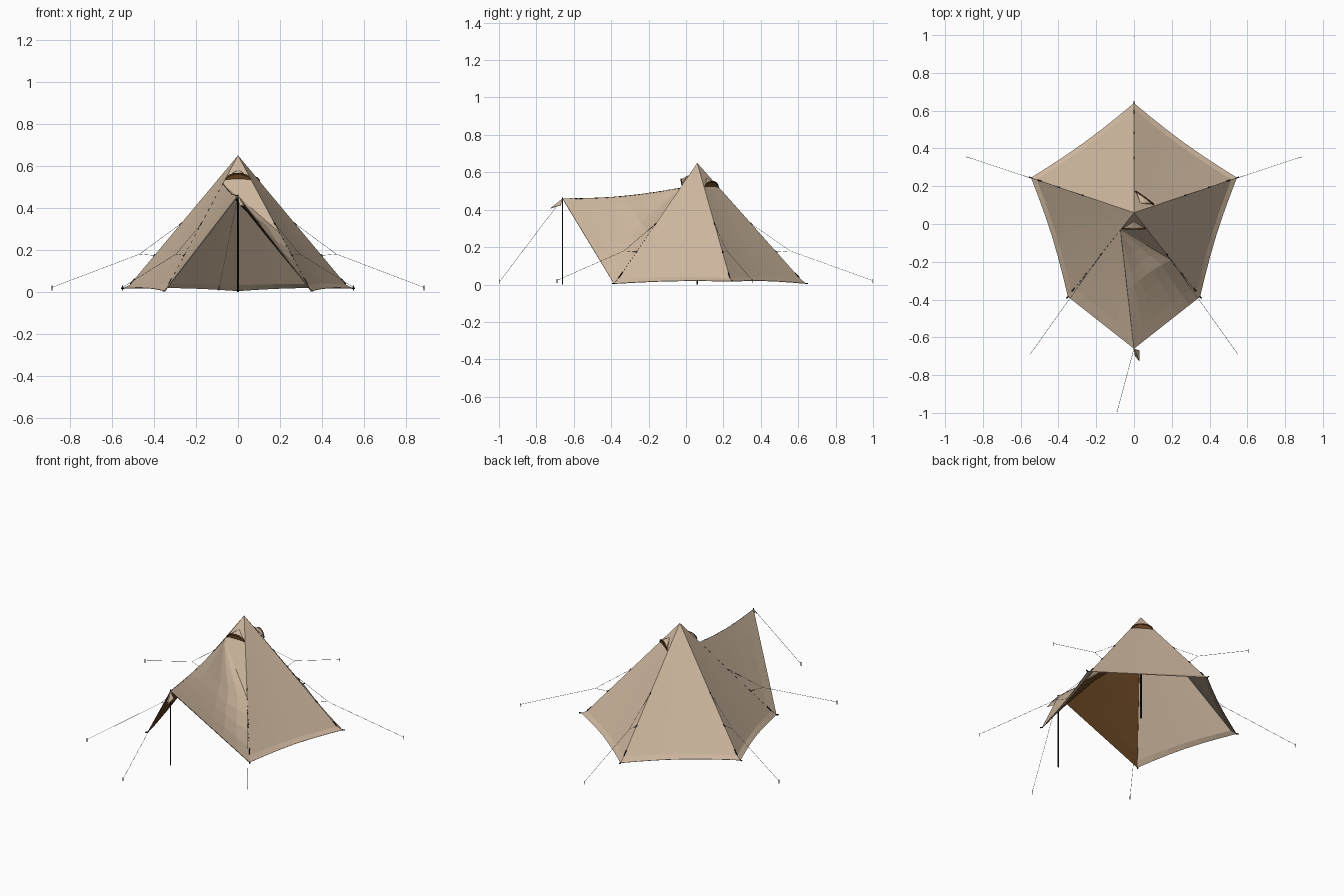
import bpy, bmesh, math
from mathutils import Vector as V

if "Cube" in bpy.data.objects:
    bpy.data.objects.remove(bpy.data.objects["Cube"])


def material(name, rgb):
    m = bpy.data.materials.new(name)
    m.diffuse_color = (*rgb, 1)
    m.use_nodes = True
    m.node_tree.nodes["Principled BSDF"].inputs["Base Color"].default_value = m.diffuse_color
    return m


TAN = material("tan canvas", (0.61, 0.47, 0.34))
BROWN = material("brown lining", (0.127, 0.055, 0.015))
BLACK = material("black metal", (0.008, 0.008, 0.008))
CORD = material("blue grey cord", (0.33, 0.39, 0.46))
STEEL = material("dark steel", (0.11, 0.11, 0.12))
INSIDE = V((0, -0.05, 0.2))


def build(name, faces, mats, thickness=0.0):
    """Mesh from point lists, turned outward, with an optional lining."""
    bm = bmesh.new()
    for pts in faces:
        bm.faces.new([bm.verts.new(p) for p in pts])
    bmesh.ops.remove_doubles(bm, verts=bm.verts, dist=1e-5)
    bmesh.ops.dissolve_degenerate(bm, edges=bm.edges, dist=1e-5)
    bm.normal_update()
    facing = sum(f.normal.dot(f.calc_center_median() - INSIDE) * f.calc_area() for f in bm.faces)
    if facing < 0:
        bmesh.ops.reverse_faces(bm, faces=bm.faces)
    me = bpy.data.meshes.new(name)
    bm.to_mesh(me)
    bm.free()
    for m in mats:
        me.materials.append(m)
    ob = bpy.data.objects.new(name, me)
    bpy.context.collection.objects.link(ob)
    if thickness:
        s = ob.modifiers.new("cloth", 'SOLIDIFY')
        s.thickness, s.offset = thickness, -1
        s.material_offset = len(mats) - 1
    return ob


def patch(fn, nu, nv):
    """Quads of a surface fn(u, v) over the unit square."""
    out = []
    for i in range(nu):
        for j in range(nv):
            q = [fn(a / nu, b / nv) for a, b in ((i, j), (i + 1, j), (i + 1, j + 1), (i, j + 1))]
            q = [p for k, p in enumerate(q) if (p - q[k - 1]).length > 1e-5]
            if len(q) > 2:
                out.append(q)
    return out


def tube(name, paths, r, mat, sides=6):
    """Thin round rods or cords along straight paths."""
    cu = bpy.data.curves.new(name, 'CURVE')
    cu.dimensions = '3D'
    cu.bevel_depth, cu.bevel_resolution, cu.use_fill_caps = r, sides // 4, True
    for pts in paths:
        sp = cu.splines.new('POLY')
        sp.points.add(len(pts) - 1)
        for p, co in zip(sp.points, pts):
            p.co = (*co, 1)
    cu.materials.append(mat)
    ob = bpy.data.objects.new(name, cu)
    bpy.context.collection.objects.link(ob)


APEX = V((0, 0.06, 0.65))
FR, R, B, L, FL = (V(c) for c in ((0.35, -0.385, 0.005), (0.545, 0.245, 0.018), (0, 0.64, 0.006),
                                 (-0.545, 0.245, 0.018), (-0.35, -0.385, 0.005)))
PEAK = V((0, -0.66, 0.46))
KNEE = 0.945


def rib(c, t):
    """Point on a corner seam, with a small flare at the hem."""
    knee = APEX.lerp(c, KNEE)
    knee.z = 0.034
    return APEX.lerp(knee, t / KNEE) if t <= KNEE else knee.lerp(c, (t - KNEE) / (1 - KNEE))


# four closed walls, hems drawn slightly inward and up
ROWS = (0, 0.3, 0.62, KNEE, 1)


def wall(a, b):
    def fn(u, v):
        t = ROWS[round(u * 4)]
        p = rib(a, t).lerp(rib(b, t), v)
        bow = math.sin(math.pi * v) * t * t
        out = (a + b) / 2 - APEX
        out.z = 0
        return p - out.normalized() * 0.014 * bow + V((0, 0, 0.008 * bow * t ** 4))
    return patch(fn, 4, 6)


for name, a, b in (("right_wall", FR, R), ("back_right_wall", R, B),
                   ("back_left_wall", B, L), ("left_wall", L, FL)):
    build(name, wall(a, b), [TAN], 0.003)

# upper front panel above the doorway
TOP, FOLD = 0.205, 0.56
START = rib(FL, TOP)
build("front_panel", [[APEX, START, rib(FR, FOLD)]], [TAN], 0.003)


# awning: two door panels raised to the front pole
def ridge(u):
    return START.lerp(PEAK, u) - V((0, 0, 0.016 * math.sin(math.pi * u)))


def left_door(u, v):
    return ridge(u).lerp(rib(FL, TOP + (1 - TOP) * u), v)


def right_door(u, v):
    q = rib(FR, FOLD)
    edge = START.lerp(q, u * 2) if u < 0.5 else rib(FR, FOLD + (1 - FOLD) * (u * 2 - 1))
    sag = 0.016 * math.sin(math.pi * v ** 1.6) * math.sin(math.pi * u)
    return ridge(u).lerp(edge, v) - V((sag, 0, sag))


build("left_awning", patch(left_door, 8, 4), [TAN, BROWN], 0.004)
build("right_awning", patch(right_door, 8, 6), [TAN, BROWN], 0.004)
TIP = V((0.028, -0.725, 0.408))
build("awning_tip_flap", [[PEAK, V((0.03, -0.67, 0.425)), TIP],
                          [PEAK, TIP, V((0.005, -0.70, 0.415))]], [TAN], 0.002)


# low vents near the top: a shallow hood, a crescent opening and a bound rim
def vent(name, a, b, t):
    c = (rib(a, t) + rib(b, t)) / 2
    side = (b - a).normalized()
    n = side.cross(APEX - c).normalized()
    n = n if n.dot(c - INSIDE) > 0 else -n
    up = (APEX - c).normalized()

    def arc(out, rise):
        return [c + side * 0.058 * math.cos(k * math.pi / 8) + n * 0.002
                + (n * out + up * rise) * math.sin(k * math.pi / 8) for k in range(9)]
    rim, lip = arc(0.02, 0.022), arc(0.003, 0.002)
    top = c + up * 0.06 + n * 0.002
    build(name + "_hood", [[top, rim[k], rim[k + 1]] for k in range(8)], [TAN, BROWN], 0.002)
    build(name + "_opening", patch(lambda u, v: (lip, rim)[round(v)][round(u * 8)], 8, 1), [BROWN])
    tube(name + "_rim", [rim], 0.004, BROWN)


vent("front_vent", FL, FR, 0.18)
vent("back_vent", R, B, 0.2)

# poles
tube("center_pole", [[V((0, 0.06, 0)), V((0, 0.06, 0.635))]], 0.005, BLACK, 8)
tube("front_pole", [[V((0, -0.66, 0)), V((0, -0.66, 0.465))]], 0.0035, BLACK, 8)

# guy lines that fork onto each seam, with pegs, clips and hem straps
cords, pegs, clips, tabs = [], [], [], []
for c, s in ((R, (0.885, 0.355)), (L, (-0.885, 0.355)), (B, (0, 0.995)),
             (FR, (0.55, -0.69)), (FL, (-0.55, -0.69))):
    stake = V((*s, 0.022))
    hi, lo = rib(c, 0.5), rib(c, 0.73)
    joint = stake.lerp(hi, 0.68)
    joint.z = 0.18
    cords += [[stake, joint, hi], [joint, lo]]
    pegs.append([V((*s, 0.008)), V((*s, 0.03))])
    d = (c - APEX).normalized() * 0.008
    clips += [[hi - d, hi + d], [lo - d, lo + d]]
    out = V((c.x, c.y - 0.06, 0)).normalized() * 0.012
    tabs += [[rib(c, 0.9), rib(c, 0.94)], [c - out * 0.4, c + out]]
cords.append([PEAK, V((-0.09, -0.995, 0.018))])
pegs.append([V((-0.09, -0.995, 0.006)), V((-0.09, -0.995, 0.028))])
tube("guy_lines", cords, 0.0009, CORD, 4)
tube("pegs", pegs, 0.002, STEEL)
tube("seam_clips", clips, 0.0028, BLACK)
tube("hem_straps", tabs, 0.0035, BLACK)

# zip teeth in short runs along the awning ridge and the two door seams
runs = [[ridge(k / 24), ridge((k + 0.5) / 24)] for k in range(24)]
for c, t0 in ((FL, TOP), (FR, FOLD)):
    runs += [[rib(c, t0 + (0.94 - t0) * k / 16), rib(c, t0 + (0.94 - t0) * (k + 0.4) / 16)]
             for k in range(16)]
tube("door_zips", runs, 0.001, BLACK, 4)
